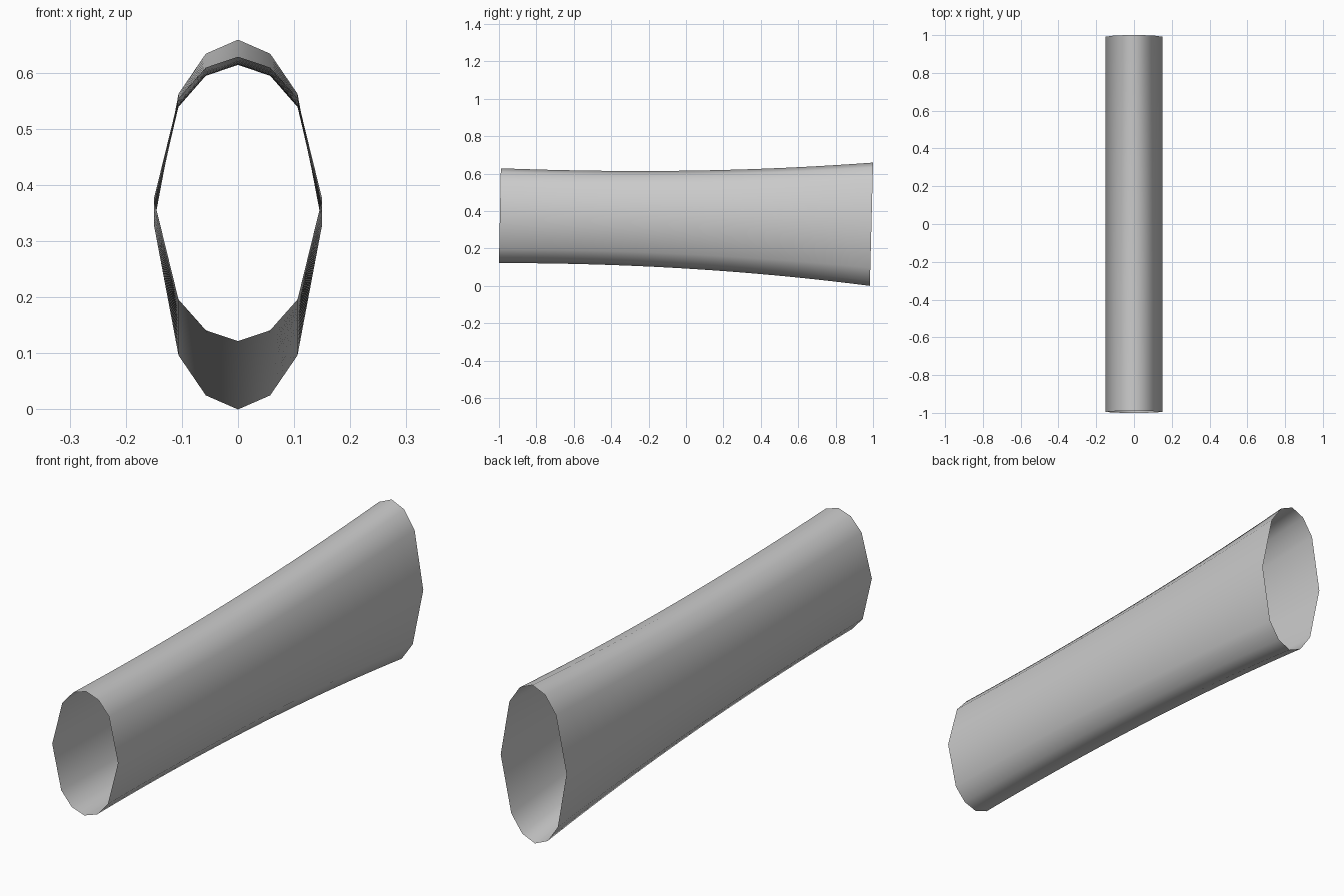
import bpy, bmesh, math

if "Cube" in bpy.data.objects:
    bpy.data.objects.remove(bpy.data.objects["Cube"])

# Open tube: 12-sided oval section swept along a gently sloping centre line
ANGLES = [0, 22.5, 45, 90, 135, 157.5, 180, 202.5, 225, 270, 315, 337.5]
HALF_WIDTH = 0.15
RINGS = 25


def centre_z(y):
    return 0.356 - 0.023 * y - 0.002 * y * y


def half_height(y):
    return 0.2615 + 0.037 * y + 0.0305 * y * y + 0.0015 * y ** 3


bm = bmesh.new()
rings = []
for i in range(RINGS):
    t = i / (RINGS - 1)
    y = -0.995 + t * (0.9915 + 0.995)
    tilt = 0.02 + 0.006 * t          # section stays square to the path
    h = half_height(y)
    ring = []
    for a in ANGLES:
        a = math.radians(a)
        r = h * math.cos(a)
        ring.append(bm.verts.new((HALF_WIDTH * math.sin(a),
                                  y + r * math.sin(tilt),
                                  centre_z(y) + r * math.cos(tilt))))
    rings.append(ring)

# Skin between neighbouring sections, ends left open
n = len(ANGLES)
for a, b in zip(rings, rings[1:]):
    for k in range(n):
        bm.faces.new((a[k], a[(k + 1) % n], b[(k + 1) % n], b[k]))
bmesh.ops.recalc_face_normals(bm, faces=bm.faces)

# Stand on the ground
low = min(v.co.z for v in bm.verts)
for v in bm.verts:
    v.co.z -= low
for f in bm.faces:
    f.smooth = True

mesh = bpy.data.meshes.new("flared_tube")
bm.to_mesh(mesh)
bm.free()
tube = bpy.data.objects.new("flared_tube", mesh)
bpy.context.collection.objects.link(tube)
